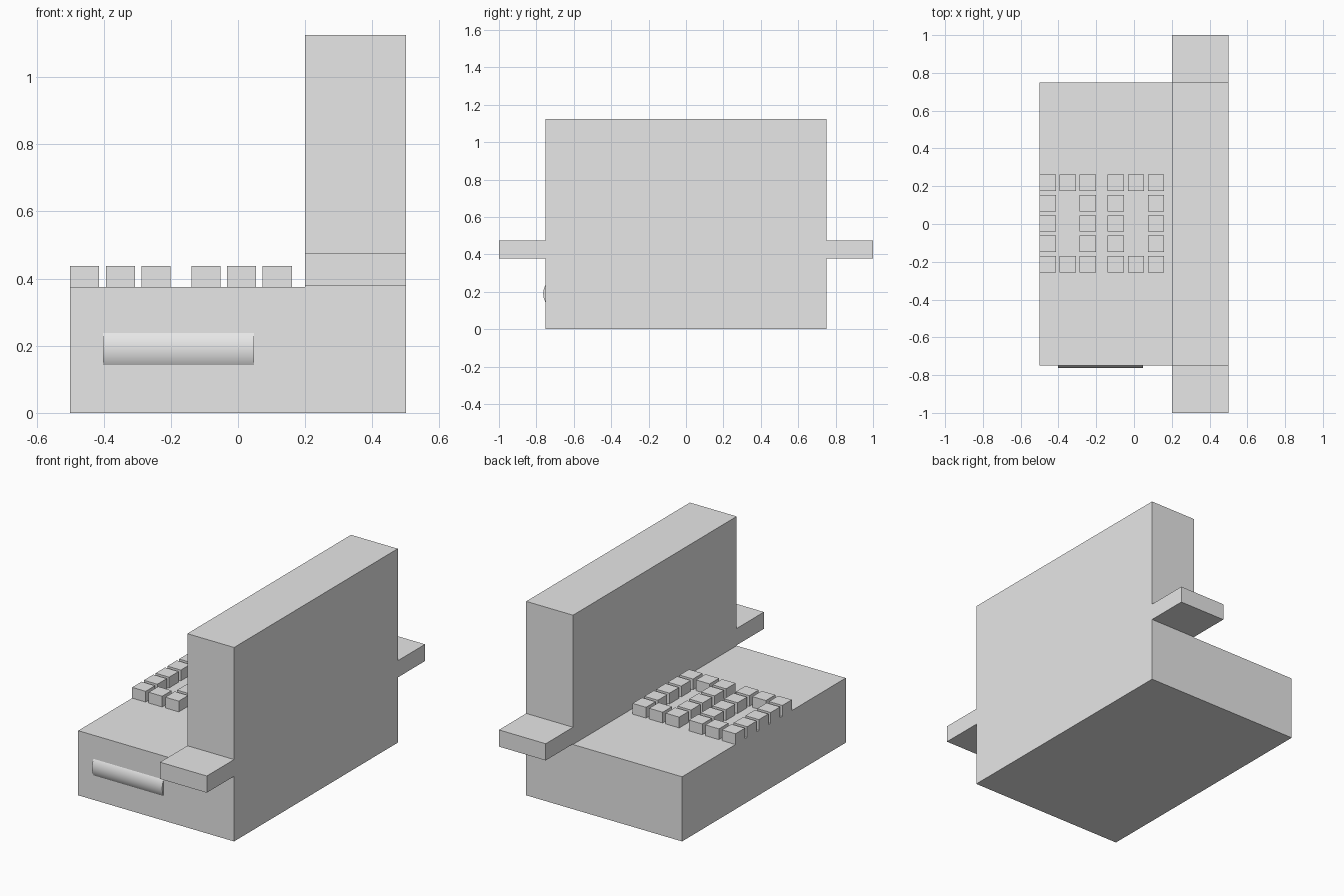
import bpy, bmesh, math

if "Cube" in bpy.data.objects:
    bpy.data.objects.remove(bpy.data.objects["Cube"])

grey = bpy.data.materials.new("plain grey")
grey.diffuse_color = (0.8, 0.8, 0.8, 1)
grey.use_nodes = True
grey.node_tree.nodes["Principled BSDF"].inputs["Base Color"].default_value = grey.diffuse_color


def add_object(name, bm):
    bmesh.ops.recalc_face_normals(bm, faces=bm.faces)
    mesh = bpy.data.meshes.new(name)
    bm.to_mesh(mesh)
    bm.free()
    mesh.materials.append(grey)
    obj = bpy.data.objects.new(name, mesh)
    bpy.context.collection.objects.link(obj)
    return obj


def extrude_profile(name, points, offset):
    bm = bmesh.new()
    face = bm.faces.new([bm.verts.new(p) for p in points])
    moved = bmesh.ops.extrude_face_region(bm, geom=[face])["geom"]
    # keep the starting cap so the part is closed
    verts = [g for g in moved if isinstance(g, bmesh.types.BMVert)]
    bmesh.ops.translate(bm, vec=offset, verts=verts)
    if face.is_valid and not any(len(e.link_faces) < 2 for e in bm.edges):
        pass
    else:
        bmesh.ops.holes_fill(bm, edges=bm.edges, sides=0)
    return add_object(name, bm)


def box(name, x0, x1, y0, y1, z0, z1):
    return extrude_profile(name, [(x0, y0, z0), (x1, y0, z0), (x1, y1, z0), (x0, y1, z0)],
                           (0, 0, z1 - z0))


# L-shaped base and upright back in one piece
profile = [(-0.5, 0), (0.5, 0), (0.5, 1.125), (0.2, 1.125), (0.2, 0.375), (-0.5, 0.375)]
extrude_profile("base_and_back", [(x, -0.75, z) for x, z in profile], (0, 1.5, 0))

# Side ledges
for side, y0, y1 in (("front", -1.0, -0.75), ("rear", 0.75, 1.0)):
    box(f"{side}_ledge", 0.2, 0.5, y0, y1, 0.378, 0.475)

# Two rectangular rings of small raised blocks
SIZE = 0.0865
PITCH = 0.1063
for ring, x_start in enumerate((-0.5, -0.139)):
    for col in range(3):
        for row in range(5):
            if col == 1 and 0 < row < 4:
                continue
            x = x_start + col * PITCH
            y = 0.0025 + (row - 2) * 0.1075
            box(f"block_{ring}_{col}_{row}", x, x + SIZE, y - SIZE / 2, y + SIZE / 2, 0.375, 0.4375)

# Rounded bar showing through the front wall
RADIUS, SEGMENTS = 0.092, 48
circle = [2 * math.pi * i / SEGMENTS for i in range(SEGMENTS)]
bar = extrude_profile("front_bar", [(-0.402, -0.6715 + RADIUS * math.cos(a),
                                     0.19 + RADIUS * math.sin(a)) for a in circle], (0.45, 0, 0))
bpy.context.view_layer.objects.active = bar
bar.select_set(True)
bpy.ops.object.shade_smooth_by_angle(angle=math.radians(30))
